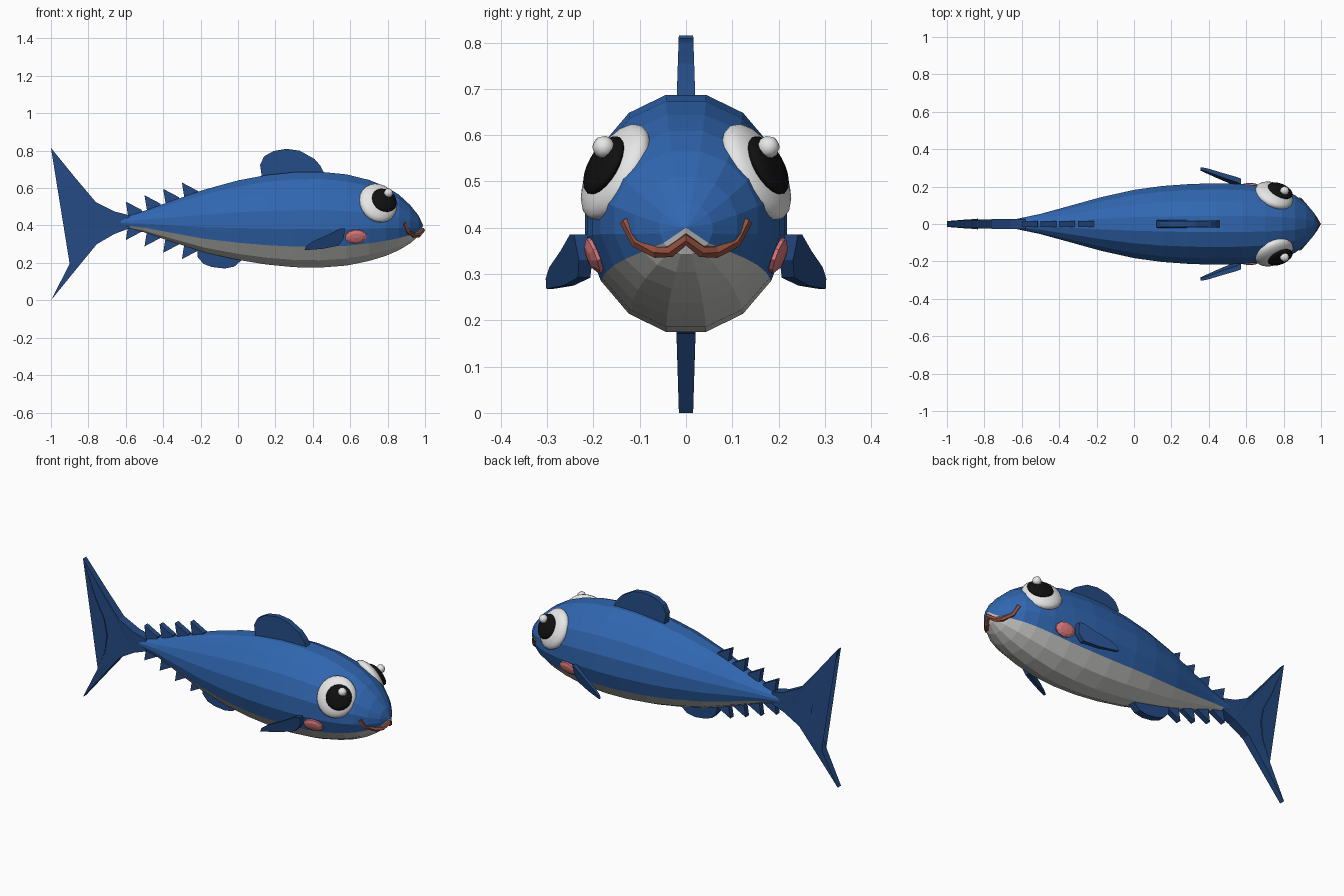
import bpy, bmesh, math
from mathutils import Vector, Matrix

if "Cube" in bpy.data.objects:
    bpy.data.objects.remove(bpy.data.objects["Cube"])


def material(name, r, g, b):
    m = bpy.data.materials.new(name)
    m.use_nodes = True
    m.diffuse_color = (r, g, b, 1)
    bsdf = next(n for n in m.node_tree.nodes if n.type == 'BSDF_PRINCIPLED')
    bsdf.inputs["Base Color"].default_value = (r, g, b, 1)
    return m


BLUE = material("body_blue", 0.03, 0.135, 0.44)
NAVY = material("fin_blue", 0.018, 0.07, 0.23)
BELLY = material("belly_grey", 0.6, 0.6, 0.58)
WHITE = material("eye_white", 0.88, 0.88, 0.88)
BLACK = material("pupil_black", 0.005, 0.005, 0.005)
PINK = material("cheek_pink", 0.7, 0.19, 0.2)
BROWN = material("lip_brown", 0.3, 0.08, 0.05)


def finish(bm, name, *mats, smooth=False):
    bmesh.ops.recalc_face_normals(bm, faces=bm.faces[:])
    for f in bm.faces:
        f.smooth = smooth
    me = bpy.data.meshes.new(name)
    bm.to_mesh(me)
    bm.free()
    for m in mats:
        me.materials.append(m)
    ob = bpy.data.objects.new(name, me)
    bpy.context.scene.collection.objects.link(ob)
    return ob


# Body: sixteen-sided rings of (x, top z, bottom z, half width)
def build_body():
    stations = [(-0.64, 0.44, 0.395, 0.025), (-0.5, 0.48, 0.362, 0.055),
                (-0.35, 0.535, 0.31, 0.097), (-0.18, 0.595, 0.253, 0.145),
                (0, 0.645, 0.212, 0.186), (0.15, 0.674, 0.187, 0.207),
                (0.3, 0.69, 0.172, 0.218), (0.44, 0.692, 0.17, 0.222),
                (0.58, 0.678, 0.181, 0.218), (0.7, 0.648, 0.206, 0.207),
                (0.79, 0.612, 0.234, 0.188), (0.86, 0.568, 0.265, 0.158),
                (0.92, 0.512, 0.302, 0.112), (0.965, 0.455, 0.342, 0.058)]
    bm = bmesh.new()
    n = 16
    rings = []
    for x, top, low, w in stations:
        mid, h = (top + low) / 2, (top - low) / 2
        ring = []
        for k in range(n):
            a = math.tau * (k + 0.5) / n
            ring.append(bm.verts.new((x, w * math.sin(a), mid + h * math.cos(a))))
        rings.append(ring)
    tail_tip = bm.verts.new((-0.67, 0, 0.42))
    nose = bm.verts.new((0.99, 0, 0.4))

    # the five lowest strips form the pale belly
    def face(k, verts):
        bm.faces.new(verts).material_index = int(5 <= k <= 9)

    for k in range(n):
        j = (k + 1) % n
        for a, b in zip(rings, rings[1:]):
            face(k, (a[k], a[j], b[j], b[k]))
        face(k, (rings[0][j], rings[0][k], tail_tip))
        face(k, (rings[-1][k], rings[-1][j], nose))
    finish(bm, "body", BLUE, BELLY)


# Flat fins: an x-z outline given thickness, thinner away from the body axis
def plate(name, outline, centre_y=lambda x, z: 0,
          half=lambda x, z: 0.029 - 0.034 * min(0.4, abs(z - 0.42))):
    bm = bmesh.new()
    sides = []
    for s in (-1, 1):
        sides.append([bm.verts.new((x, centre_y(x, z) + s * half(x, z), z)) for x, z in outline])
    bm.faces.new(sides[0])
    bm.faces.new(sides[1][::-1])
    n = len(outline)
    for i in range(n):
        j = (i + 1) % n
        bm.faces.new((sides[0][i], sides[0][j], sides[1][j], sides[1][i]))
    bmesh.ops.triangulate(bm, faces=[f for f in bm.faces if len(f.verts) > 4])
    return finish(bm, name, NAVY)


# Ellipsoid lying against the body, its short axis along the normal
def blob(name, mat, side, centre, normal, radii, segments=16, smooth=True):
    flip = Vector((1, side, 1))
    n = (Vector(normal) * flip).normalized()
    u = (Vector((1, 0, 0)) - n * n.x).normalized()
    basis = Matrix((u, n.cross(u), n)).transposed().to_4x4()
    size = Matrix.Diagonal((*radii, 1))
    bm = bmesh.new()
    bmesh.ops.create_uvsphere(bm, u_segments=segments, v_segments=segments // 2, radius=1,
                              matrix=Matrix.Translation(Vector(centre) * flip) @ basis @ size)
    finish(bm, name, mat, smooth=smooth)


build_body()

plate("tail_fin", [(-0.58, 0.455), (-0.66, 0.475), (-0.76, 0.525), (-0.87, 0.655), (-1, 0.815),
                   (-0.91, 0.6), (-0.855, 0.5), (-0.835, 0.41), (-0.85, 0.31), (-0.9, 0.195),
                   (-1, 0), (-0.87, 0.16), (-0.755, 0.3), (-0.66, 0.355), (-0.58, 0.385)])
plate("dorsal_fin", [(0.13, 0.64), (0.118, 0.725), (0.14, 0.77), (0.19, 0.798), (0.26, 0.81),
                     (0.33, 0.8), (0.41, 0.755), (0.44, 0.72), (0.465, 0.67)])
plate("anal_fin", [(-0.22, 0.29), (-0.215, 0.23), (-0.185, 0.195), (-0.14, 0.178),
                   (-0.07, 0.17), (-0.02, 0.18), (0.02, 0.215), (0.02, 0.26)])

# Finlets: matching rows above and below the tail
for i in range(4):
    x, z = -0.3 - 0.1 * i, 0.63 - 0.034 * i
    tri = [(x, z), (x + 0.012, z - 0.075), (x + 0.09, z - 0.085), (x + 0.085, z - 0.045)]
    plate(f"upper_finlet_{i + 1}", tri, half=lambda x, z: 0.016)
    plate(f"lower_finlet_{i + 1}", [(a, 0.85 - b) for a, b in tri], half=lambda x, z: 0.016)

# Paired parts
for side, label in ((-1, "near"), (1, "far")):
    plate(f"pectoral_fin_{label}",
          [(0.355, 0.268), (0.365, 0.29), (0.4, 0.315), (0.48, 0.35), (0.55, 0.385),
           (0.572, 0.385), (0.565, 0.33), (0.535, 0.292), (0.45, 0.275)],
          centre_y=lambda x, z: side * (0.222 + (0.57 - x) * 0.44 + (z - 0.36) * 0.25),
          half=lambda x, z: 0.008 + 0.03 * (x - 0.35))
    gaze = (0.35, 0.8, 0.45)
    blob(f"eye_{label}", WHITE, side, (0.75, 0.152, 0.52), gaze, (0.107, 0.115, 0.046), 24)
    blob(f"pupil_{label}", BLACK, side, (0.782, 0.178, 0.535), gaze, (0.071, 0.07, 0.022), 20)
    blob(f"eye_glint_{label}", WHITE, side, (0.805, 0.178, 0.574), gaze, (0.025, 0.025, 0.024), 10)
    blob(f"small_glint_{label}", WHITE, side, (0.768, 0.204, 0.51), gaze, (0.01, 0.01, 0.01), 8)
    blob(f"cheek_{label}", PINK, side, (0.63, 0.197, 0.34), (0.12, 0.93, -0.35),
         (0.062, 0.042, 0.018), 10, False)

# Mouth: a wavy tube wrapped around the snout
half_lip = [(0.885, 0.13, 0.415), (0.905, 0.105, 0.368), (0.942, 0.062, 0.347),
            (0.966, 0.032, 0.35)]
path = [(x, -y, z) for x, y, z in half_lip] + [(0.986, 0, 0.375)] + half_lip[::-1]
bm = bmesh.new()
rings = []
for i, p in enumerate(path):
    t = (Vector(path[min(i + 1, len(path) - 1)]) - Vector(path[max(i - 1, 0)])).normalized()
    a = t.cross(Vector((1, 0, 0.3))).normalized()
    b = t.cross(a)
    rings.append([bm.verts.new(Vector(p) + 0.014 * (a * math.cos(k * math.tau / 6)
                  + b * math.sin(k * math.tau / 6))) for k in range(6)])
for r, s in zip(rings, rings[1:]):
    for k in range(6):
        bm.faces.new((r[k], r[(k + 1) % 6], s[(k + 1) % 6], s[k]))
bm.faces.new(rings[0])
bm.faces.new(rings[-1])
finish(bm, "mouth", BROWN)
